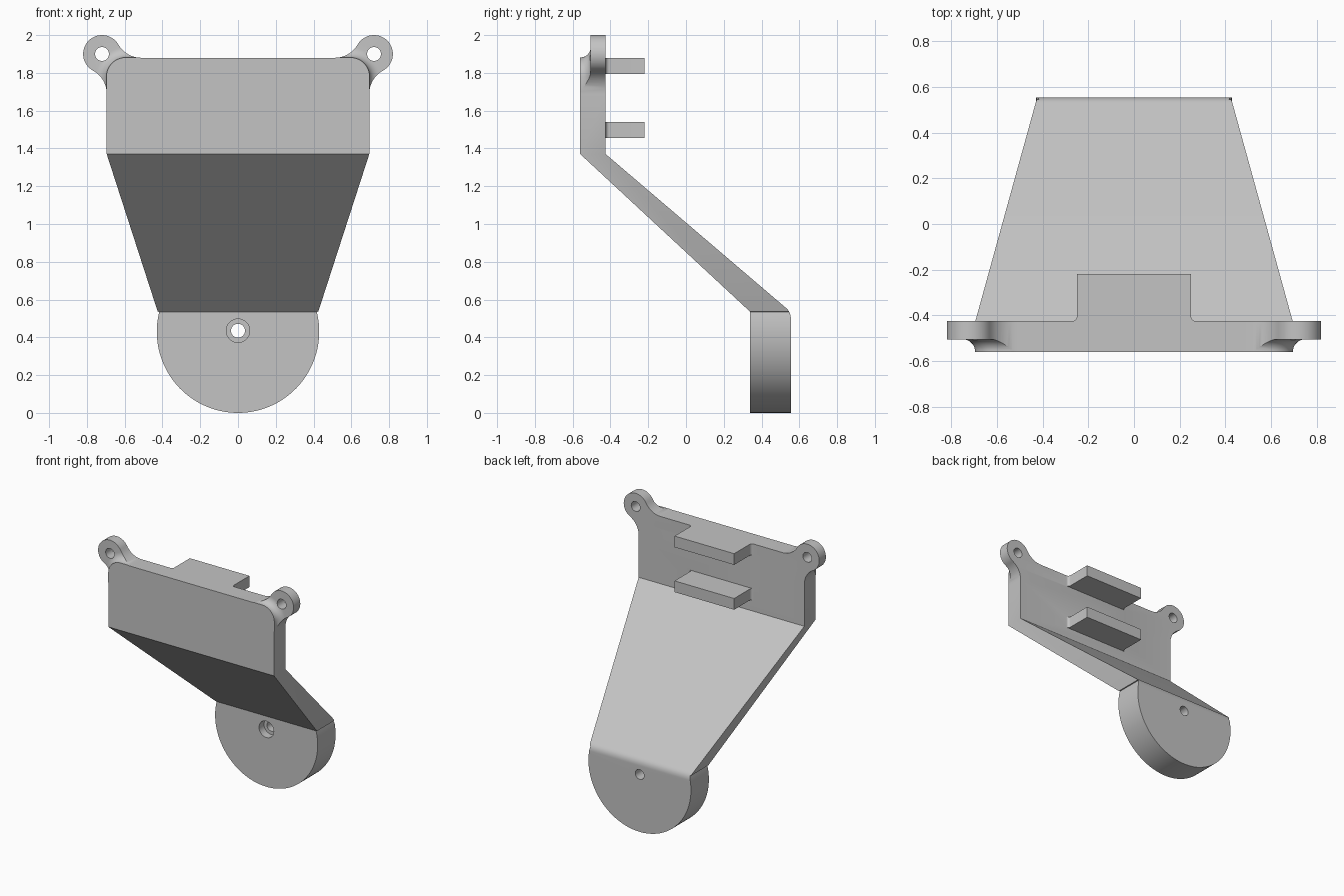
import bpy, bmesh, math

if "Cube" in bpy.data.objects:
    bpy.data.objects.remove(bpy.data.objects["Cube"])

grey = bpy.data.materials.new("plain grey")
grey.diffuse_color = (0.55, 0.55, 0.55, 1)
grey.use_nodes = True
grey.node_tree.nodes["Principled BSDF"].inputs["Base Color"].default_value = grey.diffuse_color


def arc(cx, cy, r, a0, a1, n):
    return [(cx + r * math.cos(a0 + (a1 - a0) * i / n),
             cy + r * math.sin(a0 + (a1 - a0) * i / n)) for i in range(n + 1)]


def loft(name, rings):
    """Closed solid through rings of equal length."""
    bm = bmesh.new()
    vs = [[bm.verts.new(p) for p in ring] for ring in rings]
    n = len(vs[0])
    for a, b in zip(vs, vs[1:]):
        for i in range(n):
            j = (i + 1) % n
            bm.faces.new((a[i], a[j], b[j], b[i]))
    bm.faces.new(vs[0])
    bm.faces.new(vs[-1])
    bmesh.ops.recalc_face_normals(bm, faces=bm.faces)
    me = bpy.data.meshes.new(name)
    bm.to_mesh(me)
    bm.free()
    me.materials.append(grey)
    ob = bpy.data.objects.new(name, me)
    bpy.context.collection.objects.link(ob)
    return ob


def prism(name, pts, axis, lo, hi):
    """Extrude a 2D outline along x, y or z."""
    place = {"x": lambda p, t: (t, p[0], p[1]),
             "y": lambda p, t: (p[0], t, p[1]),
             "z": lambda p, t: (p[0], p[1], t)}[axis]
    return loft(name, [[place(p, t) for p in pts] for t in (lo, hi)])


def combine(target, tool, op):
    bpy.context.view_layer.objects.active = target
    m = target.modifiers.new("bool", "BOOLEAN")
    m.operation, m.solver, m.object = op, "EXACT", tool
    bpy.ops.object.modifier_apply(modifier=m.name)
    bpy.data.objects.remove(tool)


# front silhouette: round foot, flared arm, head plate with two filleted ears
W, TOP, EX, EZ, ER, FR = 0.695, 1.88, 0.72, 1.90, 0.10, 0.14
s = ER + FR
c1 = (W + FR, EZ - math.sqrt(s * s - (W + FR - EX) ** 2))
c2 = (EX - math.sqrt(s * s - (TOP + FR - EZ) ** 2), TOP + FR)
a1 = math.atan2(EZ - c1[1], EX - c1[0])
a2 = math.atan2(EZ - c2[1], EX - c2[0])
half = arc(0, 0.43, 0.43, -math.pi / 2, math.asin(0.105 / 0.43), 32)
half += [(0.425, 0.536), (W, 1.37)]
half += arc(*c1, FR, math.pi, a1, 12)
half += arc(EX, EZ, ER, a1 - math.pi, a2 + math.pi, 32)[1:]
half += arc(*c2, FR, a2, -math.pi / 2, 12)[1:]
outline = half + [(-x, z) for x, z in reversed(half[1:])]
body = prism("bracket_body", outline, "y", -0.8, 0.8)

# side profile: head plate, sloping arm with softened rear bend, thick foot
bend = []
for i in range(9):
    t = i / 8
    b0, b1, b2 = (1 - t) ** 2, 2 * t * (1 - t), t * t
    bend.append((b0 * 0.555 + b1 * 0.555 + b2 * 0.529,
                 b0 * 0.50 + b1 * 0.534 + b2 * 0.556))
side = [(-0.56, 2.1), (-0.56, 1.37), (0.34, 0.535), (0.34, -0.1), (0.555, -0.1)]
side += bend + [(-0.425, 1.37), (-0.425, 2.1)]
combine(body, prism("side_cutter", side, "x", -1, 1), "INTERSECT")


# rounded front corners, coved back to the thinner ears
def corner_ring(y, d):
    d += 0.001
    right = [(W + d, -0.2)] + arc(W - 0.1, TOP - 0.1, 0.1 + d, 0, math.pi / 2, 14)
    pts = right + [(-x, z) for x, z in reversed(right)]
    return [(x, y, z) for x, z in pts]


F = 0.055
rings = [corner_ring(-0.6, 0)]
for i in range(1, 10):
    t = math.pi / 2 * i / 9
    rings.append(corner_ring(-0.56 + F * math.sin(t), F * (1 - math.cos(t))))
rings += [corner_ring(-0.505, 0.4), corner_ring(0.7, 0.4)]
combine(body, loft("cove_cutter", rings), "INTERSECT")

# two rear tabs with small root fillets
tab = [(0.27, -0.46)] + arc(0.27, -0.405, 0.02, -math.pi / 2, -math.pi, 6) + [(0.25, -0.22)]
tab += [(-x, y) for x, y in reversed(tab)]
for z0 in (1.455, 1.795):
    combine(body, prism("tab", tab, "z", z0, z0 + 0.085), "UNION")

# ear holes, foot hole and its counterbore
for x, z, r, y0, y1 in ((EX, EZ, 0.037, -0.7, -0.3), (-EX, EZ, 0.037, -0.7, -0.3),
                        (0, 0.435, 0.062, 0.2, 0.40), (0, 0.435, 0.037, 0.2, 0.7)):
    hole = arc(x, z, r, 0, 2 * math.pi, 32)[:-1]
    combine(body, prism("hole_cutter", hole, "y", y0, y1), "DIFFERENCE")

bpy.ops.object.select_all(action="DESELECT")
body.select_set(True)
bpy.context.view_layer.objects.active = body
bpy.ops.object.shade_smooth_by_angle(angle=math.radians(30))
